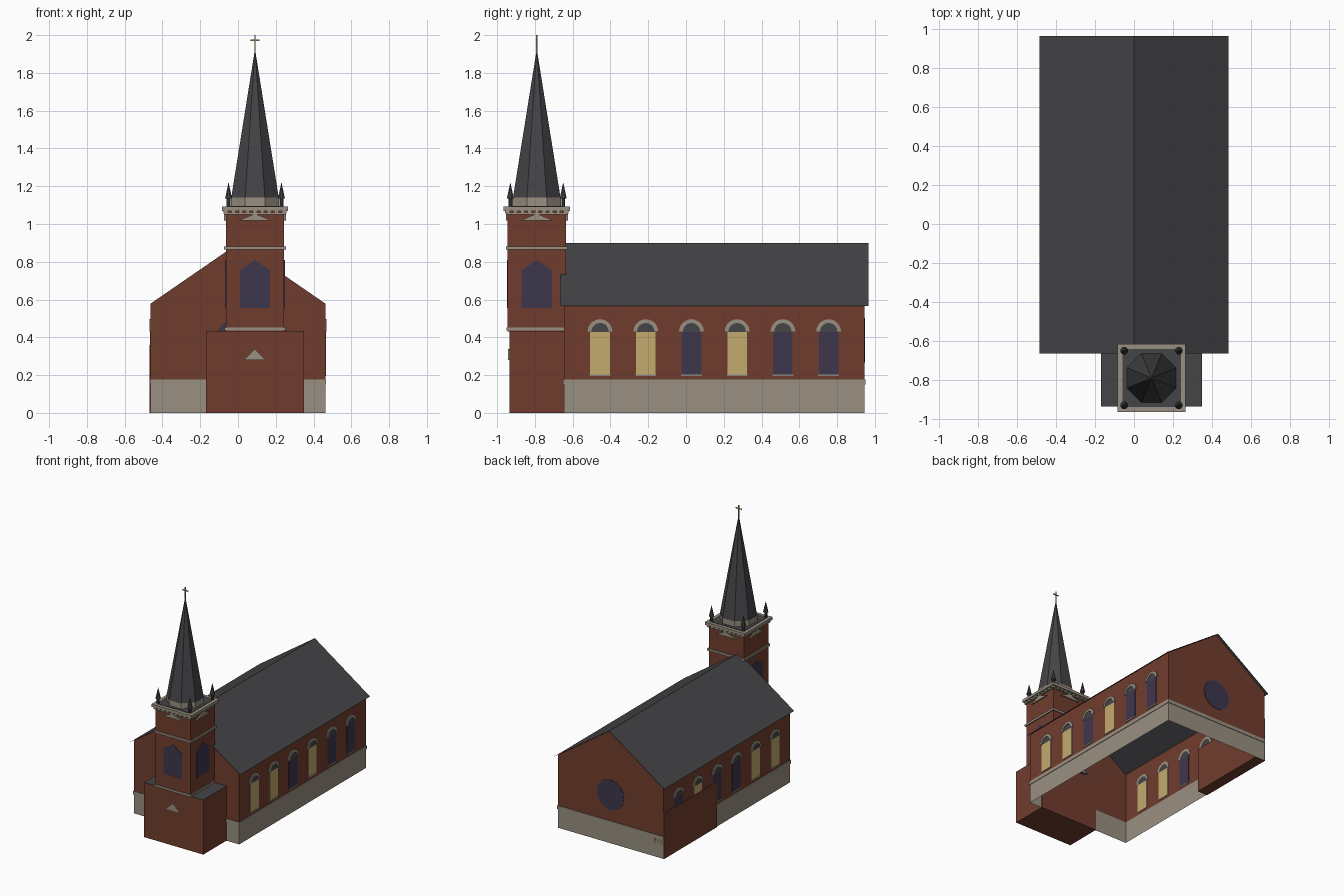
import bpy
from math import sin, cos, pi

if "Cube" in bpy.data.objects:
    bpy.data.objects.remove(bpy.data.objects["Cube"])


def material(name, r, g, b):
    m = bpy.data.materials.new(name)
    m.use_nodes = True
    m.diffuse_color = (r, g, b, 1)
    m.node_tree.nodes["Principled BSDF"].inputs["Base Color"].default_value = (r, g, b, 1)
    return m


BRICK = material("red brick", .165, .046, .027)
STONE = material("pale stone", .32, .28, .22)
SLATE = material("dark slate", .058, .058, .065)
GLASS = material("dark blue glass", .048, .037, .075)
LIT = material("warm lit glass", .55, .40, .155)
GOLD = material("dull gold", .33, .25, .10)

TOWER = (.09, -.79)


def build(name, verts, faces, mat):
    mesh = bpy.data.meshes.new(name)
    mesh.from_pydata(verts, [], faces)
    mesh.materials.append(mat)
    ob = bpy.data.objects.new(name, mesh)
    bpy.context.collection.objects.link(ob)
    return ob


def prism(name, pts, w0, w1, mat, side=0, centre=(0, 0), skip=(), caps=True):
    """Extrude a counter-clockwise profile outward; side 0..3 = front, left, back, right."""
    def place(u, v, w):
        x, y = [(u, -w), (w, u), (-u, w), (-w, -u)][side]
        return (x + centre[0], y + centre[1], v)
    n = len(pts)
    verts = [place(u, v, w) for w in (w0, w1) for u, v in pts]
    faces = []
    for i in range(n):
        j = (i + 1) % n
        if i not in skip:
            faces.append((i, j, n + j, n + i))
    if caps:
        faces += [tuple(range(n, 2 * n)), tuple(reversed(range(n)))]
    return build(name, verts, faces, mat)


def rect(u0, u1, v0, v1):
    return [(u0, v0), (u1, v0), (u1, v1), (u0, v1)]


def box(name, x0, x1, y0, y1, z0, z1, mat):
    return prism(name, rect(x0, x1, z0, z1), -y1, -y0, mat)


def tower_slab(name, half, z0, z1, mat):
    x, y = TOWER
    return box(name, x - half, x + half, y - half, y + half, z0, z1, mat)


def arc(u, v, r, a0, a1, n):
    return [(u + r * cos(a0 + (a1 - a0) * i / n), v + r * sin(a0 + (a1 - a0) * i / n))
            for i in range(n + 1)]


def frustum(name, x, y, z0, z1, r0, r1, sides, mat):
    ring = [(cos((i + .5) * 2 * pi / sides), sin((i + .5) * 2 * pi / sides)) for i in range(sides)]
    verts = [(x + r * c, y + r * s, z) for r, z in ((r0, z0), (r1, z1)) for c, s in ring]
    faces = [(i, (i + 1) % sides, sides + (i + 1) % sides, sides + i) for i in range(sides)]
    faces += [tuple(reversed(range(sides))), tuple(range(sides, 2 * sides))]
    return build(name, verts, faces, mat)


# Nave: open shell of stone base, brick walls with gables, and a slate roof sheet
W, BACK, FRONT = .462, -.945, .645
EAVE, RIDGE, BASE = .579, .897, .175
prism("stone_base", rect(-W, W, 0, BASE), BACK, FRONT, STONE, skip=(0, 2))
ledge = prism("base_ledge", rect(-W - .005, W + .005, .15, .178), BACK - .005, FRONT + .005,
              STONE, skip=(0, 2))
solid = ledge.modifiers.new("thickness", "SOLIDIFY")
solid.thickness = .006
solid.offset = -1
prism("nave_walls", [(-W, BASE), (W, BASE), (W, EAVE), (0, RIDGE), (-W, EAVE)],
      BACK, FRONT, BRICK, skip=(0, 2, 3))
prism("nave_roof", [(.485, .566), (0, .9), (-.485, .566)], -.965, .665, SLATE,
      skip=(2,), caps=False)

# Round gable windows
for side, face in ((0, FRONT), (2, -BACK)):
    prism("round_window", arc(0, .385, .118, 0, 2 * pi, 20)[:-1], face - .003, face + .003,
          GLASS, side)

# Arched side windows, some of them lit
for side, pattern in ((1, "LLDLDD"), (3, "DLDDLL")):
    for i, kind in enumerate(pattern):
        y = -.455 + .242 * i if side == 1 else -.755 + .242 * i
        prism("window_pane", rect(y - .052, y + .052, .2, .428), W - .003, W + .003,
              LIT if kind == "L" else GLASS, side)
        prism("window_head", arc(y, .428, .05, 0, pi, 10), W - .003, W + .003, SLATE, side)
        prism("window_arch", arc(y, .43, .066, 0, pi, 10) + arc(y, .43, .046, pi, 0, 10),
              W - .003, W + .007, STONE, side)
        prism("window_sill", rect(y - .055, y + .055, .196, .203), W - .003, W + .005,
              STONE, side)

# Low side annex
box("side_annex", -.469, -.38, .28, .945, 0, .36, BRICK)

# Entrance porch with flat roof and small pediment
box("porch", -.17, .35, -.935, -.64, 0, .43, BRICK)
box("porch_roof", -.17, .35, -.935, -.64, .43, .434, SLATE)
prism("porch_pediment", [(.03, .28), (.148, .28), (.089, .338)], .93, .943, STONE)

# Tower shaft and its belts
T = .154
tower_slab("tower_shaft", T, .43, 1.07, BRICK)
tower_slab("lower_belt", T + .007, .437, .452, STONE)
tower_slab("upper_belt", T + .009, .864, .881, STONE)
for side in range(4):
    prism("tower_window", [(-.08, .555), (.08, .555), (.08, .755), (0, .81), (-.08, .755)],
          T - .003, T + .004, GLASS, side, TOWER)
    prism("tower_pediment", [(-.088, 1.018), (.088, 1.018), (0, 1.055)],
          T - .003, T + .01, STONE, side, TOWER)
    # Dentils under the cornice
    for i in range(9):
        u = -.152 + .038 * i
        prism("dentil", rect(u - .010, u + .010, 1.055, 1.072), T - .003, .168,
              STONE, side, TOWER)
tower_slab("cornice_bed", .163, 1.05, 1.06, STONE)
tower_slab("cornice", .175, 1.07, 1.092, STONE)
tower_slab("tower_flat_roof", .15, 1.09, 1.095, SLATE)

# Corner pinnacles
for sx in (-1, 1):
    for sy in (-1, 1):
        x, y = TOWER[0] + .14 * sx, TOWER[1] + .14 * sy
        frustum("pinnacle_post", x, y, 1.09, 1.14, .011, .011, 8, SLATE)
        frustum("pinnacle", x, y, 1.135, 1.217, .02, .001, 8, SLATE)

# Octagonal drum, spire and cross
frustum("spire_drum", *TOWER, 1.09, 1.14, .138, .138, 8, STONE)
frustum("spire", *TOWER, 1.14, 1.915, .136, .002, 8, SLATE)
cx, cy = TOWER
box("cross_post", cx - .003, cx + .003, cy - .003, cy + .003, 1.905, 2.0, GOLD)
box("cross_arm", cx - .025, cx + .025, cy - .003, cy + .003, 1.97, 1.977, GOLD)
